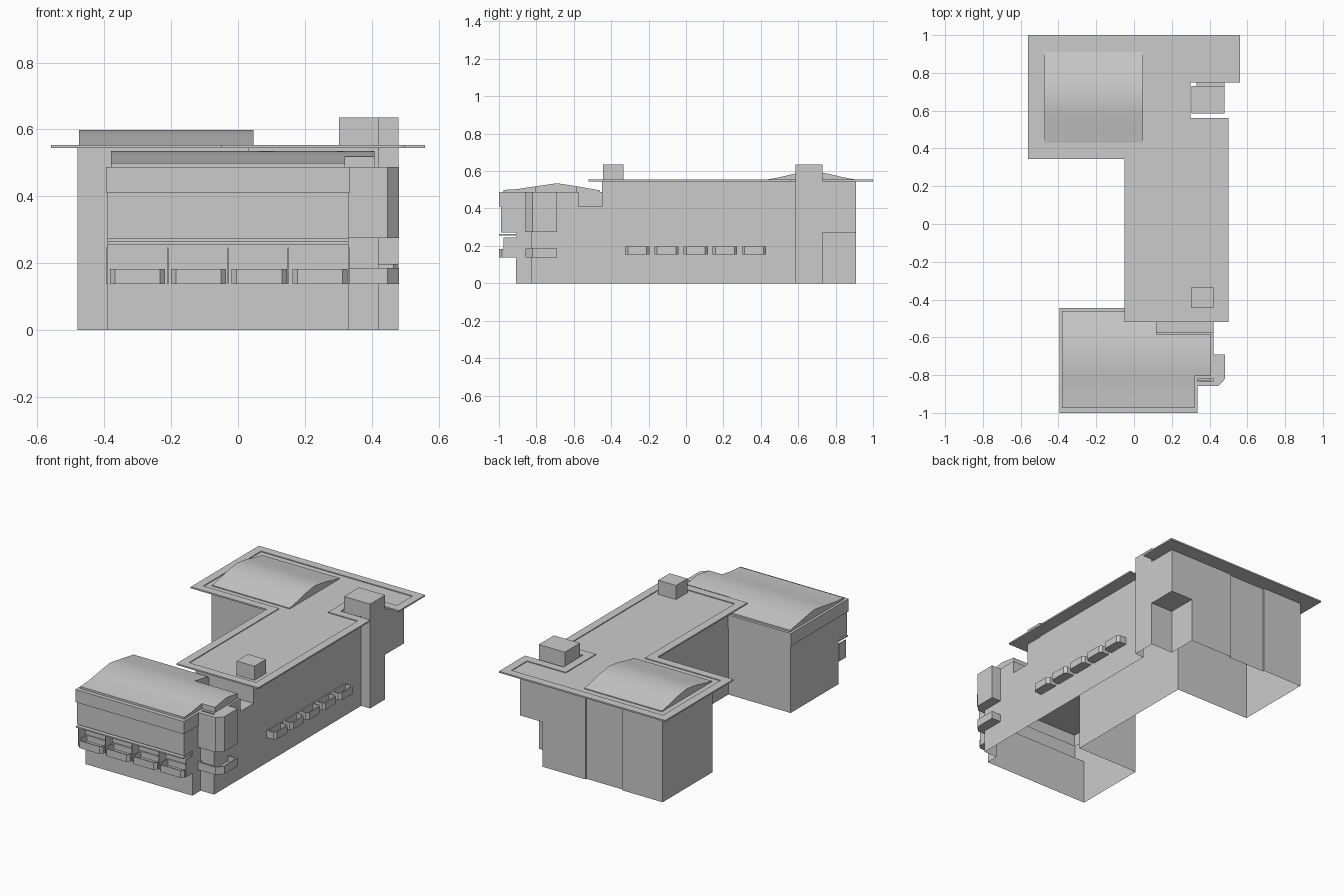
import bpy, bmesh
from math import radians

if "Cube" in bpy.data.objects:
    bpy.data.objects.remove(bpy.data.objects["Cube"])


def finish(name, bm):
    mesh = bpy.data.meshes.new(name)
    bm.to_mesh(mesh)
    bm.free()
    obj = bpy.data.objects.new(name, mesh)
    bpy.context.collection.objects.link(obj)
    return obj


def prism(name, pts, z0, z1, bottom=True, top=True, rim=0, sink=0):
    """Extrude a counter-clockwise outline; optionally sink the top inside a rim."""
    bm = bmesh.new()
    lo = [bm.verts.new((x, y, z0)) for x, y in pts]
    hi = [bm.verts.new((x, y, z1)) for x, y in pts]
    n = len(pts)
    for i in range(n):
        j = (i + 1) % n
        bm.faces.new((lo[i], lo[j], hi[j], hi[i]))
    if bottom:
        bm.faces.new(lo[::-1])
    if top:
        cap = bm.faces.new(hi)
        bm.normal_update()
        if rim:
            bmesh.ops.inset_region(bm, faces=[cap], thickness=rim, use_even_offset=True)
            inner = bmesh.ops.extrude_discrete_faces(bm, faces=[cap])["faces"][0]
            bmesh.ops.translate(bm, verts=inner.verts, vec=(0, 0, -sink))
    return finish(name, bm)


def rect(x0, x1, y0, y1):
    return [(x0, y0), (x1, y0), (x1, y1), (x0, y1)]


def box(name, x0, x1, y0, y1, z0, z1):
    return prism(name, rect(x0, x1, y0, y1), z0, z1)


def plate(name, pts, z, up=True):
    bm = bmesh.new()
    vs = [bm.verts.new((x, y, z)) for x, y in pts]
    bm.faces.new(vs if up else vs[::-1])
    return finish(name, bm)


def vault(name, x0, x1, y0, y1, profile, base):
    """Low arched roof running along x, clipped to y0..y1."""
    def height(y):
        for (ya, za), (yb, zb) in zip(profile, profile[1:]):
            if ya <= y <= yb:
                return za + (zb - za) * (y - ya) / (yb - ya)
        return profile[-1][1]
    ys = [y0] + [p[0] for p in profile if y0 < p[0] < y1] + [y1]
    section = [(y0, base)] + [(y, height(y)) for y in ys] + [(y1, base)]
    bm = bmesh.new()
    a = [bm.verts.new((x0, y, z)) for y, z in section]
    b = [bm.verts.new((x1, y, z)) for y, z in section]
    for i in range(len(section) - 1):
        bm.faces.new((a[i], b[i], b[i + 1], a[i + 1]))
    bm.faces.new(a)
    bm.faces.new(b[::-1])
    bmesh.ops.recalc_face_normals(bm, faces=bm.faces)
    obj = finish(name, bm)
    bpy.ops.object.select_all(action='DESELECT')
    obj.select_set(True)
    bpy.context.view_layer.objects.active = obj
    bpy.ops.object.shade_smooth_by_angle(angle=radians(25))
    return obj


# Wall shells, open underneath; the back wall has a shallow recess
back_wall = [(.04, .91), (.04, .90), (-.21, .90), (-.21, .91),
             (-.48, .91), (-.48, .43), (.03, .43)]
tower_side = [(.42, .585), (.48, .585)]
front_corner = [(.33, -.83), (.42, -.83)]
prism("lower_walls", [(-.39, -.91), (.33, -.91)] + front_corner + tower_side
      + [(.48, .73), (.33, .73), (.33, .91)] + back_wall
      + [(.03, -.45), (-.39, -.45)], 0, .272, False, False)
prism("middle_walls", [(-.39, -.99), (.33, -.99)] + front_corner + tower_side
      + [(.48, .91)] + back_wall
      + [(.03, -.45), (-.39, -.45)], .272, .41, False, False)
prism("upper_rear_walls", [(.03, -.45), (.42, -.45)] + tower_side
      + [(.48, .91)] + back_wall, .41, .547, False, False)
plate("rear_overhang_soffit", rect(.33, .48, .73, .91), .272, False)
plate("front_overhang_soffit", rect(-.39, .33, -.99, -.91), .272, False)
plate("terrace_floor", rect(.12, .42, -.575, -.45), .41)

# Front block eave band and low arched roof
prism("front_eave_band", [(-.395, -1), (.335, -1), (.335, -.82), (.42, -.82),
      (.42, -.575), (.12, -.575), (.12, -.445), (-.395, -.445)], .41, .487, False)
front_profile = [(-.975, .499), (-.90, .504), (-.80, .519), (-.69, .535),
                 (-.58, .518), (-.46, .497)]
vault("front_roof_left", -.38, .12, -.975, -.46, front_profile, .487)
vault("front_roof_middle", .12, .32, -.975, -.585, front_profile, .487)
vault("front_roof_right", .32, .408, -.805, -.585, front_profile, .487)

# Flat main roof with raised rim and a notch round the tower
prism("main_roof", [(-.05, -.52), (.50, -.52), (.50, .56), (.30, .56), (.30, .75),
      (.56, .75), (.56, 1), (-.56, 1), (-.56, .345), (-.05, .345)],
      .545, .554, rim=.05, sink=.005)
vault("rear_vault", -.475, .047, .43, .91,
      [(.43, .554), (.50, .567), (.58, .586), (.67, .598), (.76, .586),
       (.84, .567), (.91, .554)], .547)
box("tower_top", .305, .48, .585, .73, .53, .635)
box("chimney", .302, .422, -.445, -.335, .54, .635)

# Corner bay and its balcony
bay = [(.33, -.857), (.447, -.857), (.482, -.82), (.482, -.69), (.42, -.69),
       (.42, -.83), (.33, -.83)]
prism("corner_bay", bay, .275, .487)
corner = [(.33, -.857), (.447, -.857), (.482, -.82), (.482, -.69), (.40, -.69),
          (.40, -.82), (.33, -.82)]
prism("corner_balcony", corner, .138, .185, rim=.008, sink=.033)

# Front balconies with dividing fins and a ledge above
c = .015
for i in range(4):
    x0 = -.383 + i * .182
    x1 = x0 + .165
    prism(f"front_balcony_{i}", [(x0, -.91), (x0, -1 + c), (x0 + c, -1), (x1 - c, -1),
          (x1, -1 + c), (x1, -.91)], .138, .182, rim=.008, sink=.035)
for i in range(5):
    x = -.391 + i * .1805
    box(f"balcony_fin_{i}", x - .002, x + .002, -.977, -.91, .138, .246)
box("front_ledge", -.39, .33, -1, -.91, .256, .264)

# Side balconies
for i in range(5):
    y0 = -.325 + i * .156
    y1 = y0 + .13
    prism(f"side_balcony_{i}", [(.42, y0), (.48 - c, y0), (.48, y0 + c), (.48, y1 - c),
          (.48 - c, y1), (.42, y1)], .155, .198, rim=.008, sink=.035)
